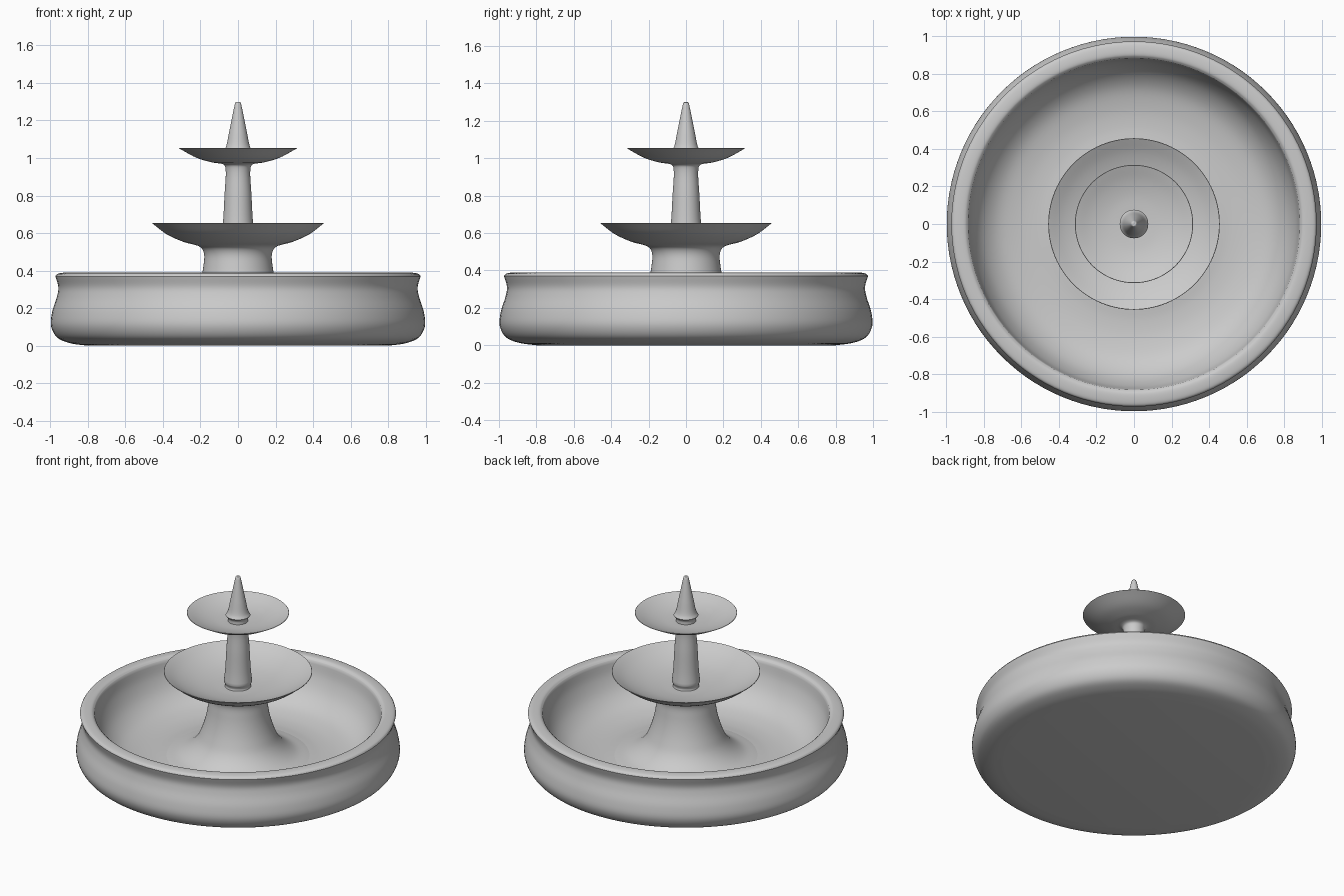
import bpy, bmesh, math
from mathutils import Vector

if "Cube" in bpy.data.objects:
    bpy.data.objects.remove(bpy.data.objects["Cube"])

SEGMENTS = 112


def smooth(points, steps=5):
    """Catmull-Rom curve through (radius, height) points."""
    p = [Vector(q) for q in points]
    p = [2 * p[0] - p[1]] + p + [2 * p[-1] - p[-2]]
    out = []
    for a, b, c, d in zip(p, p[1:], p[2:], p[3:]):
        # non-uniform tangents keep long and short spans free of overshoot
        t0, t1, t2 = ((v - u).length ** 0.5 for u, v in ((a, b), (b, c), (c, d)))
        m1 = ((b - a) / t0 - (c - a) / (t0 + t1) + (c - b) / t1) * t1
        m2 = ((c - b) / t1 - (d - b) / (t1 + t2) + (d - c) / t2) * t1
        for k in range(steps):
            t = k / steps
            out.append((2*t**3 - 3*t**2 + 1) * b + (t**3 - 2*t**2 + t) * m1
                       + (3*t**2 - 2*t**3) * c + (t**3 - t**2) * m2)
    return out + [p[-2]]


def lathe(name, *curves):
    """Revolve smooth curves joined end to end at crisp corners."""
    profile = []
    for c in curves:
        pts = smooth(c) if len(c) > 2 else [Vector(q) for q in c]
        profile += pts[1:] if profile else pts
    bm = bmesh.new()
    rings = []
    for q in profile:
        r = max(q.x, 0.0)
        rings.append([bm.verts.new((r * math.cos(a), r * math.sin(a), q.y))
                      for a in (2 * math.pi * j / SEGMENTS for j in range(SEGMENTS))])
    for lo, hi in zip(rings, rings[1:]):
        for j in range(SEGMENTS):
            k = (j + 1) % SEGMENTS
            bm.faces.new((lo[j], lo[k], hi[k], hi[j]))
    bmesh.ops.remove_doubles(bm, verts=bm.verts, dist=1e-5)
    mesh = bpy.data.meshes.new(name)
    bm.to_mesh(mesh)
    bm.free()
    ob = bpy.data.objects.new(name, mesh)
    bpy.context.collection.objects.link(ob)
    bpy.ops.object.select_all(action='DESELECT')
    ob.select_set(True)
    bpy.context.view_layer.objects.active = ob
    bpy.ops.object.shade_smooth_by_angle(angle=math.radians(40))
    return ob


# Basin: flat underside, bulging wall, flat rim, deep dished floor
lathe("basin",
      [(0, 0), (0.80, 0)],
      [(0.80, 0), (0.90, 0.015), (0.965, 0.045), (0.996, 0.105), (0.99, 0.18),
       (0.965, 0.26), (0.957, 0.31), (0.973, 0.37)],
      [(0.973, 0.37), (0.965, 0.381), (0.94, 0.388), (0.90, 0.387), (0.884, 0.375)],
      [(0.884, 0.375), (0.862, 0.28), (0.81, 0.185), (0.73, 0.12), (0.62, 0.088),
       (0.52, 0.08), (0.44, 0.085)])

# Flared pedestal running into the large bowl
lathe("pedestal_and_lower_bowl",
      [(0.44, 0.085), (0.36, 0.105), (0.30, 0.143), (0.255, 0.195), (0.225, 0.26),
       (0.20, 0.34), (0.185, 0.42), (0.181, 0.49), (0.20, 0.525), (0.29, 0.553),
       (0.38, 0.594), (0.457, 0.652)],
      [(0.457, 0.652), (0.455, 0.655)],
      [(0.455, 0.655), (0.37, 0.611), (0.27, 0.578), (0.16, 0.56), (0.08, 0.555)])

# Slim stem running into the small bowl
lathe("stem_and_upper_bowl",
      [(0.08, 0.555), (0.078, 0.567), (0.087, 0.59)],
      [(0.087, 0.59), (0.079, 0.67), (0.072, 0.80), (0.066, 0.94), (0.075, 0.964),
       (0.14, 0.977), (0.22, 1.001), (0.315, 1.052)],
      [(0.315, 1.052), (0.313, 1.054)],
      [(0.313, 1.054), (0.23, 1.023), (0.15, 1.005), (0.062, 0.998)])

# Tapered finial with a small lip at its foot
lathe("finial",
      [(0.062, 0.998), (0.063, 1.02), (0.076, 1.038)],
      [(0.076, 1.038), (0.064, 1.06), (0.047, 1.14), (0.031, 1.22), (0.016, 1.292)],
      [(0.016, 1.292), (0.011, 1.299), (0, 1.299)])
